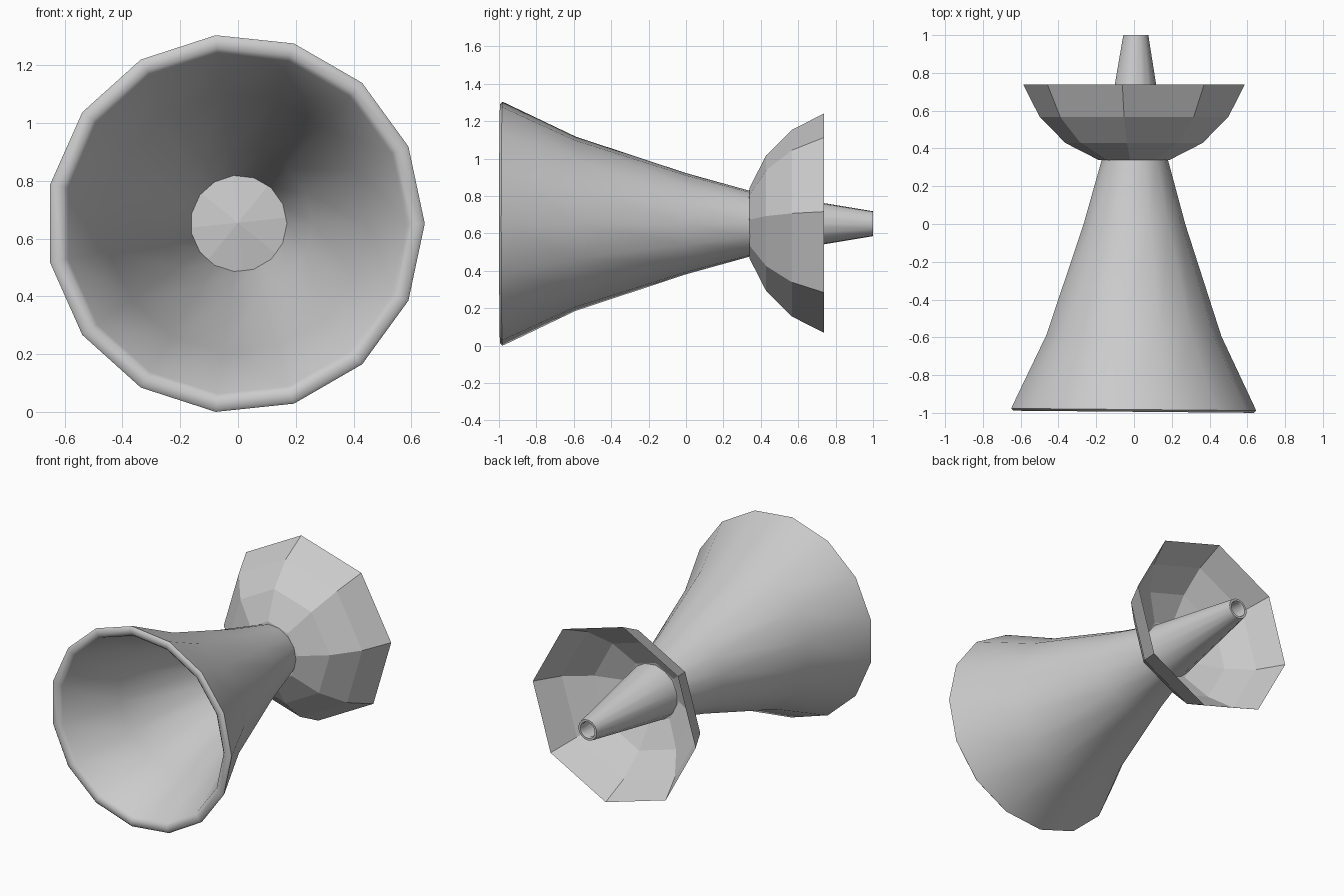
import bpy, bmesh, math
from mathutils import Matrix

if "Cube" in bpy.data.objects:
    bpy.data.objects.remove(bpy.data.objects["Cube"])


def revolve(name, profile, sides, start_deg, closed):
    """Revolve (y, radius) points around the y axis; radius 0 makes a single tip."""
    bm = bmesh.new()
    rings = []
    for y, r in profile:
        if r == 0:
            rings.append([bm.verts.new((0, y, 0))] * sides)
            continue
        ring = []
        for i in range(sides):
            a = math.radians(start_deg) + 2 * math.pi * i / sides
            ring.append(bm.verts.new((r * math.cos(a), y, r * math.sin(a))))
        rings.append(ring)
    pairs = list(zip(rings, rings[1:]))
    if closed:
        pairs.append((rings[-1], rings[0]))
    for a, b in pairs:
        for i in range(sides):
            j = (i + 1) % sides
            bm.faces.new(list(dict.fromkeys((a[i], a[j], b[j], b[i]))))
    bmesh.ops.recalc_face_normals(bm, faces=bm.faces[:])
    mesh = bpy.data.meshes.new(name)
    bm.to_mesh(mesh)
    bm.free()
    obj = bpy.data.objects.new(name, mesh)
    bpy.context.collection.objects.link(obj)
    return obj


# Hollow flared horn with a rolled lip, open at both ends
horn_profile = [
    (1.0, 0.067), (0.34, 0.177), (0.0, 0.272), (-0.59, 0.468),
    (-0.965, 0.648), (-0.982, 0.655), (-0.994, 0.643), (-0.992, 0.61),
    (-0.975, 0.592), (-0.59, 0.45), (0.0, 0.258), (0.34, 0.166),
    (0.985, 0.048), (1.0, 0.053),
]
horn = revolve("horn", horn_profile, 15, 0, True)
horn.data.transform(Matrix.Rotation(-0.009, 4, 'Z'))
horn.location = (0, 0, 0.652)
bpy.context.view_layer.objects.active = horn
horn.select_set(True)
bpy.ops.object.shade_smooth_by_angle(angle=math.radians(50))

# Faceted thin bowl: the front cap of a low-poly sphere, open at the back
R, cy = 0.62, 0.93
bowl_profile = [(cy - R * math.cos(math.radians(18 * k)),
                 R * math.sin(math.radians(18 * k))) for k in range(5)]
bowl = revolve("bowl", bowl_profile, 8, 6, False)
bowl.location = (0, 0, 0.655)
# outward side faces the front
if bowl.data.polygons[0].normal.y > 0:
    bowl.data.flip_normals()
